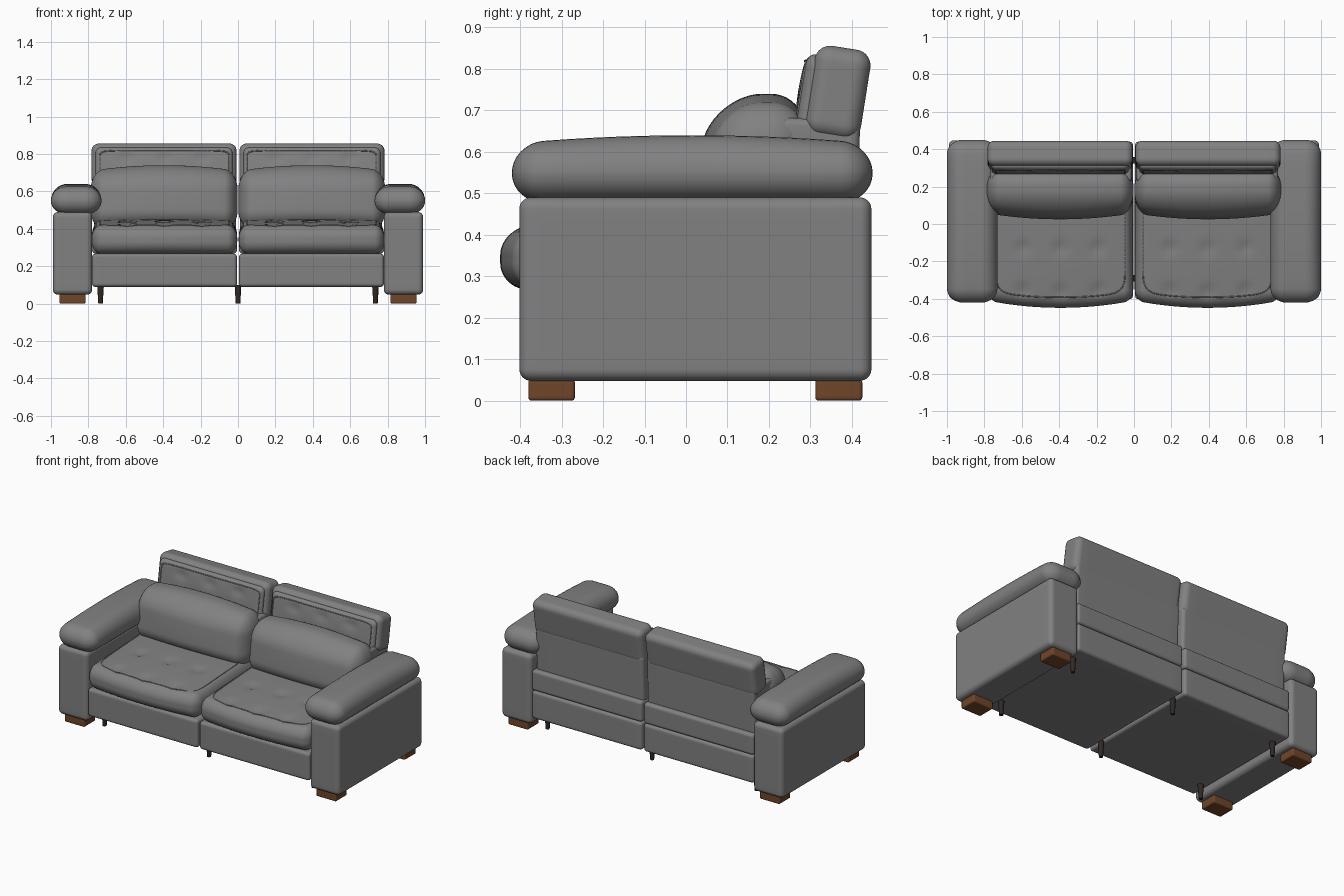
import bpy, bmesh, math
from mathutils import Vector, Matrix

if "Cube" in bpy.data.objects:
    bpy.data.objects.remove(bpy.data.objects["Cube"])


def material(name, rgb):
    m = bpy.data.materials.new(name)
    m.use_nodes = True
    m.diffuse_color = (*rgb, 1)
    m.node_tree.nodes["Principled BSDF"].inputs["Base Color"].default_value = (*rgb, 1)
    return m


LEATHER = material("grey leather", (0.22, 0.22, 0.225))
WOOD = material("brown wood", (0.16, 0.06, 0.022))
DARK = material("dark metal", (0.03, 0.022, 0.018))


def finish(name, bm, mat, loc=(0, 0, 0), tilt=0):
    mesh = bpy.data.meshes.new(name)
    bm.to_mesh(mesh)
    bm.free()
    obj = bpy.data.objects.new(name, mesh)
    bpy.context.collection.objects.link(obj)
    mesh.materials.append(mat)
    obj.location = loc
    obj.rotation_euler.x = math.radians(tilt)
    bpy.ops.object.select_all(action='DESELECT')
    obj.select_set(True)
    bpy.context.view_layer.objects.active = obj
    bpy.ops.object.shade_smooth_by_angle(angle=math.radians(40))
    return obj


def spread(t, h, r):
    # Flat middle, evenly stepped corner arcs
    a = abs(t)
    c = a / 0.6 * (h - r) if a <= 0.6 else h - r + r * math.tan((a - 0.6) / 0.4 * math.pi / 4)
    return math.copysign(c, t)


def soft_box(name, lo, hi, radii, mat=LEATHER, cuts=19, shape=None, tilt=0):
    """Rounded box between two corners; shape(p, u) may push its points around."""
    lo, hi = Vector(lo), Vector(hi)
    half = (hi - lo) / 2
    if not isinstance(radii, tuple):
        radii = (radii,) * 3
    bm = bmesh.new()
    bmesh.ops.create_cube(bm, size=2)
    bmesh.ops.subdivide_edges(bm, edges=bm.edges[:], cuts=cuts, use_grid_fill=True)
    for v in bm.verts:
        p = [spread(v.co[i], half[i], radii[i]) for i in range(3)]
        core = [max(radii[i] - half[i], min(half[i] - radii[i], p[i])) for i in range(3)]
        d = Vector([(p[i] - core[i]) / radii[i] for i in range(3)]).normalized()
        q = Vector([core[i] + d[i] * radii[i] for i in range(3)])
        if shape:
            q = shape(q, Vector([q[i] / half[i] for i in range(3)]))
        v.co = q
    return finish(name, bm, mat, (lo + hi) / 2, tilt)


def dimples(a, b, spots, size):
    return sum(math.exp(-((a - s) ** 2 + (b - t) ** 2) / size ** 2) for s, t in spots)


def dome(a):
    return max(0, 1 - a * a)


# Shapes of the upholstery
SEAT_SPOTS = [(x, y) for x in (-0.2, 0, 0.2) for y in (-0.26, -0.05)]
REST_SPOTS = [(x, 0.03) for x in (-0.2, 0, 0.2)]


def pad_shape(p, u):
    p.z += 0.02 * dome(u.y) * max(0, u.z)
    return p


def seat_shape(p, u):
    if u.z > 0:
        p.z += u.z * (0.018 * (u.y + 1) + 0.012 * dome(u.x) * dome(u.y))
        p.z -= 0.014 * u.z * dimples(p.x, p.y, SEAT_SPOTS, 0.03)
    p.y -= 0.038 * dome(u.x) * max(0, -u.y)
    return p


def back_cushion_shape(p, u):
    p.z += 0.03 * dome(u.x) * max(0, u.z)
    p.y += 0.02 * u.z
    if u.y < 0:
        p.y += 0.035 * u.y * dome(u.x) * dome(u.z * 0.7)
    return p


def rest_panel_shape(p, u):
    if u.y < 0:
        p.y += u.y * (0.008 * dome(u.x) * dome(u.z) - 0.010 * dimples(p.x, p.z, REST_SPOTS, 0.03))
    return p


def seam(name, place, tilt, half_w, half_l, to_point, r=0.0035):
    """Piped seam running round a rounded rectangle."""
    curve = bpy.data.curves.new(name, 'CURVE')
    curve.dimensions = '3D'
    curve.bevel_depth = r
    curve.bevel_resolution = 1
    spline = curve.splines.new('POLY')
    n = 96
    spline.points.add(n - 1)
    for i, pt in enumerate(spline.points):
        a = 2 * math.pi * i / n
        c, s = math.cos(a), math.sin(a)
        k = (abs(c) ** 10 + abs(s) ** 10) ** -0.1
        pt.co = (*to_point(half_w * c * k, half_l * s * k), 1)
    spline.use_cyclic_u = True
    obj = bpy.data.objects.new(name, curve)
    bpy.context.collection.objects.link(obj)
    curve.materials.append(LEATHER)
    obj.location = place
    obj.rotation_euler.x = math.radians(tilt)


def leg(name, x, y):
    bm = bmesh.new()
    bmesh.ops.create_cone(bm, cap_ends=True, segments=16, radius1=0.012, radius2=0.018,
                          depth=0.1, matrix=Matrix.Translation((x, y, 0.05)))
    finish(name, bm, DARK)


for side, sx in (("left", 1), ("right", -1)):
    def span(a, b):
        return sorted((a * sx, b * sx))

    def part(name, xs, ys, zs, radii, **kw):
        x = span(*xs)
        return soft_box(f"{side}_{name}", (x[0], ys[0], zs[0]), (x[1], ys[1], zs[1]), radii, **kw)

    # Arm, padded armrest and wooden feet
    part("arm", (0.78, 0.99), (-0.402, 0.447), (0.048, 0.49), 0.028)
    part("armrest_pad", (0.73, 1.0), (-0.42, 0.45), (0.478, 0.62),
         (0.085, 0.075, 0.07), shape=pad_shape)
    for end, ys in (("front", (-0.38, -0.268)), ("back", (0.312, 0.425))):
        part(f"{end}_foot", (0.815, 0.955), ys, (0, 0.052), 0.008, mat=WOOD, cuts=9)

    # Base and back shell
    part("base", (0.006, 0.78), (-0.402, 0.44), (0.09, 0.267), 0.018)
    part("rear_band", (0.006, 0.78), (0.2, 0.44), (0.268, 0.4), 0.018)
    part("back_shell", (0.012, 0.77), (0.22, 0.415), (0.37, 0.68), 0.02, tilt=-2)

    # Seat and back cushions
    part("seat_cushion", (0.004, 0.782), (-0.41, 0.26), (0.268, 0.415),
         (0.05, 0.06, 0.065), cuts=39, shape=seat_shape)
    part("back_cushion", (0.002, 0.788), (0.065, 0.285), (0.4, 0.71),
         (0.07, 0.1, 0.1), cuts=29, shape=back_cushion_shape)

    # Headrest with a tufted front panel
    part("headrest", (0.008, 0.783), (0.298, 0.434), (0.632, 0.852), 0.038, tilt=-9)
    part("headrest_panel", (0.03, 0.761), (0.278, 0.33), (0.65, 0.835),
         (0.03, 0.02, 0.03), cuts=39, shape=rest_panel_shape, tilt=-9)

    # Piped seams
    cx = 0.393 * sx
    seam(f"{side}_seat_seam", (cx, -0.075, 0.3415), 0, 0.345, 0.285,
         lambda a, b: seat_shape(Vector((a, b, 0.0725)), Vector((a / 0.389, b / 0.335, 1))))
    seam(f"{side}_headrest_seam", (cx, 0.304, 0.7425), -9, 0.345, 0.073,
         lambda a, b: rest_panel_shape(Vector((a, -0.0255, b)), Vector((a / 0.365, -1, b / 0.0925))))

# Slim support legs
for row, y in (("front", -0.29), ("back", 0.34)):
    for spot, x in (("right", -0.735), ("middle", 0), ("left", 0.735)):
        leg(f"{row}_{spot}_leg", x, y)
